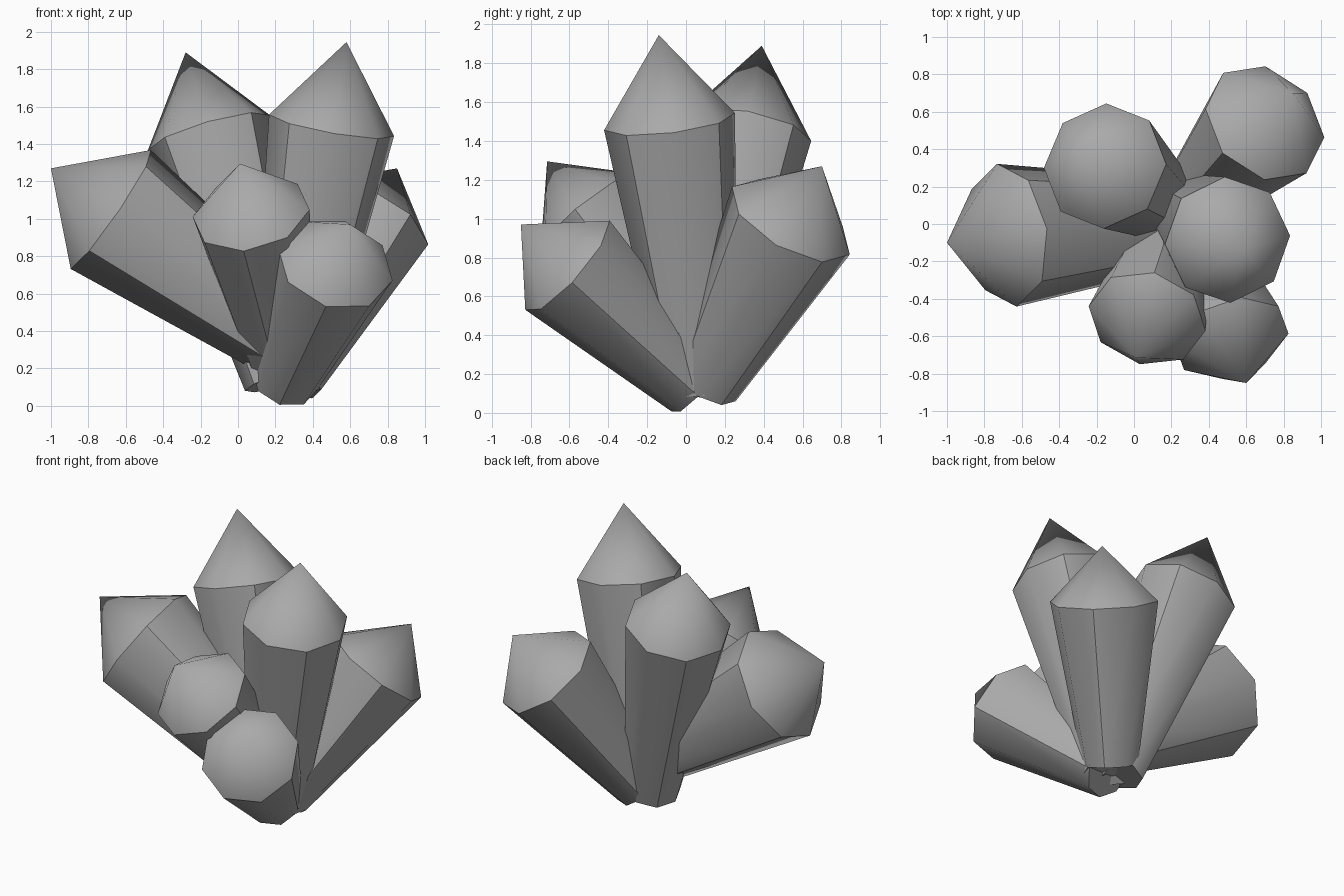
import bpy, bmesh, math
from mathutils import Vector

SIDES = 8

cube = bpy.data.objects.get("Cube")
if cube:
    bpy.data.objects.remove(cube, do_unlink=True)

stone = bpy.data.materials.new("grey_crystal")
stone.use_nodes = True
colour = (0.4, 0.4, 0.4, 1)
stone.diffuse_color = colour
stone.node_tree.nodes["Principled BSDF"].inputs["Base Color"].default_value = colour


def crystal(name, base, shoulder, tip, base_r, shoulder_r, corner):
    """Tapered eight-sided shaft with a pointed cap; corner sets its roll."""
    base, shoulder, tip, corner = map(Vector, (base, shoulder, tip, corner))
    axis = (tip - shoulder).normalized()
    u = corner - shoulder
    u = (u - axis * u.dot(axis)).normalized()
    v = axis.cross(u)

    bm = bmesh.new()

    def ring(centre, radius):
        angles = [2 * math.pi * i / SIDES for i in range(SIDES)]
        return [bm.verts.new(centre + radius * (u * math.cos(a) + v * math.sin(a)))
                for a in angles]

    low, high = ring(base, base_r), ring(shoulder, shoulder_r)
    point = bm.verts.new(tip)
    bm.faces.new(low[::-1])
    for i in range(SIDES):
        j = (i + 1) % SIDES
        bm.faces.new((low[i], low[j], high[j], high[i]))
        bm.faces.new((high[i], high[j], point))

    # Smooth faces, crisp rims and every second shaft edge crisp
    for face in bm.faces:
        face.smooth = True
    for i in range(SIDES):
        for rim in (low, high):
            bm.edges.get((rim[i], rim[(i + 1) % SIDES])).smooth = False
        bm.edges.get((low[i], high[i])).smooth = i % 2 == 1

    mesh = bpy.data.meshes.new(name)
    bm.to_mesh(mesh)
    bm.free()
    mesh.materials.append(stone)
    bpy.context.collection.objects.link(bpy.data.objects.new(name, mesh))


# Cluster fanning out from a shared root
crystal("tall_crystal", (.26, .08, .12), (.5, -.085, 1.5), (.58, -.14, 1.945),
        .19, .34, (.75, -.31, 1.41))
crystal("back_crystal", (.21, .07, .13), (-.155, .31, 1.46), (-.28, .39, 1.89),
        .18, .34, (.09, .57, 1.5))
crystal("side_crystal", (.4, .02, .26), (-.68, -.06, 1.05), (-1, -.1, 1.27),
        .21, .385, (-.78, -.37, .8))
crystal("front_crystal", (.25, .1, .19), (.07, -.505, 1.03), (.01, -.715, 1.295),
        .18, .32, (.03, -.75, .84))
crystal("low_front_crystal", (.25, .05, .135), (.52, -.61, .76), (.6, -.85, .97),
        .18, .32, (.47, -.83, .53))
crystal("low_back_crystal", (.28, .1, .15), (.7, .54, .99), (.85, .7, 1.27),
        .18, .35, (.92, .27, 1.02))
